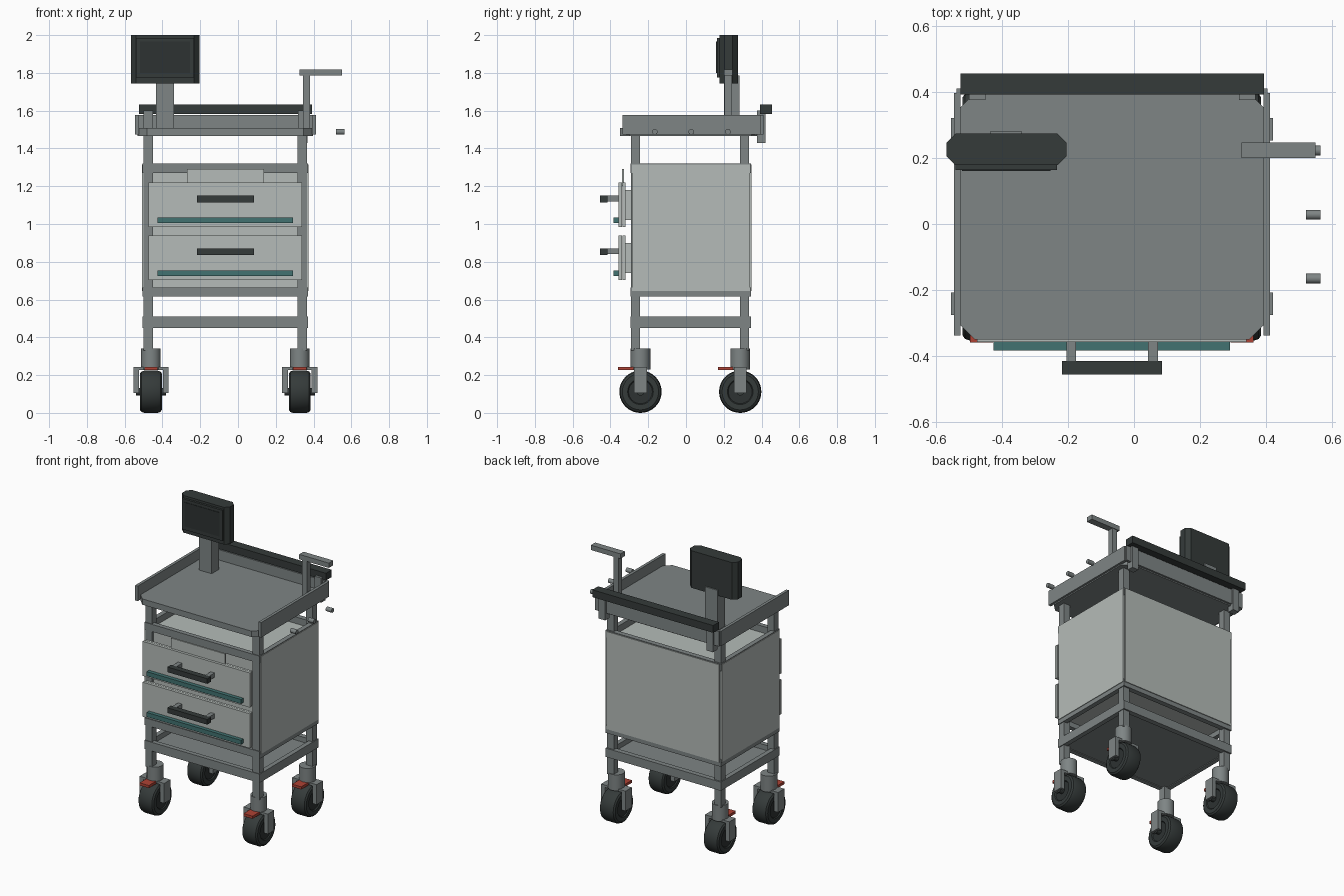
import bpy, bmesh, math
from mathutils import Matrix

if "Cube" in bpy.data.objects:
    bpy.data.objects.remove(bpy.data.objects["Cube"])


def material(name, rgb):
    m = bpy.data.materials.new(name)
    m.diffuse_color = (*rgb, 1)
    m.use_nodes = True
    m.node_tree.nodes["Principled BSDF"].inputs["Base Color"].default_value = m.diffuse_color
    return m


GREY = material("frame grey", (0.21, 0.235, 0.235))
LIGHT = material("panel light grey", (0.46, 0.50, 0.48))
DARK = material("dark plastic", (0.035, 0.043, 0.042))
SCREEN = material("screen black", (0.026, 0.032, 0.032))
TEAL = material("teal trim", (0.055, 0.17, 0.165))
RED = material("red pedal", (0.42, 0.055, 0.035))


def finish(name, bm, mat, smooth=False):
    bmesh.ops.recalc_face_normals(bm, faces=bm.faces)
    me = bpy.data.meshes.new(name)
    bm.to_mesh(me)
    bm.free()
    me.materials.append(mat)
    ob = bpy.data.objects.new(name, me)
    bpy.context.collection.objects.link(ob)
    if smooth:
        bpy.ops.object.select_all(action='DESELECT')
        ob.select_set(True)
        bpy.context.view_layer.objects.active = ob
        bpy.ops.object.shade_smooth_by_angle(angle=math.radians(35))
    return ob


def box(name, x, y, z, mat):
    """Box from three (min, max) ranges."""
    bm = bmesh.new()
    bmesh.ops.create_cube(bm, size=1)
    for v in bm.verts:
        v.co = [r[0] + (c + 0.5) * (r[1] - r[0]) for c, r in zip(v.co, (x, y, z))]
    return finish(name, bm, mat)


def chamfer_slab(name, x, y, z, c, mat):
    """Slab whose four plan corners are cut at 45 degrees."""
    (a, b), (d, e) = x, y
    pts = [(a + c, d), (b - c, d), (b, d + c), (b, e - c),
           (b - c, e), (a + c, e), (a, e - c), (a, d + c)]
    bm = bmesh.new()
    face = bm.faces.new([bm.verts.new((px, py, z[0])) for px, py in pts])
    ext = bmesh.ops.extrude_face_region(bm, geom=[face])
    for v in ext['geom']:
        if isinstance(v, bmesh.types.BMVert):
            v.co.z = z[1]
    return finish(name, bm, mat)


def cylinder(name, centre, r, depth, axis, mat, seg=24):
    bm = bmesh.new()
    rot = Matrix.Rotation(math.pi / 2, 4, 'Y') if axis == 'X' else Matrix()
    bmesh.ops.create_cone(bm, cap_ends=True, segments=seg, radius1=r, radius2=r,
                          depth=depth, matrix=Matrix.Translation(centre) @ rot)
    return finish(name, bm, mat, True)


def wheel(name, centre, mat):
    """Lathed tyre around the x axis with rounded shoulders."""
    prof = [(-0.05, 0.062), (-0.058, 0.068), (-0.058, 0.096), (-0.050, 0.107), (-0.035, 0.112),
            (0.035, 0.112), (0.050, 0.107), (0.058, 0.096), (0.058, 0.068), (0.05, 0.062)]
    n = 40
    bm = bmesh.new()
    rings = [[bm.verts.new((centre[0] + h, centre[1] + r * math.cos(2 * math.pi * i / n),
                            centre[2] + r * math.sin(2 * math.pi * i / n)))
              for i in range(n)] for h, r in prof]
    for a, b in zip(rings, rings[1:] + rings[:1]):
        for i in range(n):
            bm.faces.new((a[i], a[(i + 1) % n], b[(i + 1) % n], b[i]))
    return finish(name, bm, mat, True)


# Corner posts
for x in ((-0.50, -0.45), (0.315, 0.365)):
    for y in ((-0.29, -0.243), (0.285, 0.333)):
        box("corner_post", x, y, (0.33, 1.48), GREY)


# Rectangular frames around the posts
def frame(name, z):
    for y in ((-0.295, -0.263), (0.308, 0.343)):
        box(name, (-0.505, 0.37), y, z, GREY)
    for x in ((-0.505, -0.473), (0.338, 0.37)):
        box(name, x, (-0.263, 0.308), z, GREY)


frame("upper_frame", (1.27, 1.32))
frame("middle_frame", (0.615, 0.665))
frame("lower_frame", (0.45, 0.51))
box("lower_shelf", (-0.475, 0.34), (-0.265, 0.31), (0.455, 0.475), GREY)

# Cabinet body with side and back panels
box("cabinet_body", (-0.48, 0.345), (-0.275, 0.325), (0.65, 1.275), LIGHT)
for x in ((-0.509, -0.498), (0.363, 0.374)):
    box("side_panel", x, (-0.285, 0.338), (0.645, 1.315), LIGHT)
box("back_panel", (-0.495, 0.36), (0.338, 0.348), (0.645, 1.315), LIGHT)

# Two drawers
for dz in (0, -0.28):
    box("drawer_box", (-0.45, 0.315), (-0.322, -0.26), (1.02 + dz, 1.18 + dz), LIGHT)
    box("drawer_inner_front", (-0.47, 0.335), (-0.337, -0.32), (0.983 + dz, 1.22 + dz), LIGHT)
    box("drawer_front", (-0.475, 0.34), (-0.357, -0.339), (0.983 + dz, 1.22 + dz), LIGHT)
    box("drawer_trim", (-0.425, 0.29), (-0.383, -0.355), (1.005 + dz, 1.035 + dz), TEAL)
    box("drawer_handle", (-0.218, 0.085), (-0.455, -0.415), (1.115 + dz, 1.15 + dz), DARK)
    for x in (-0.19, 0.058):
        box("handle_mount", (x - 0.015, x + 0.015), (-0.417, -0.356),
            (1.12 + dz, 1.15 + dz), GREY)
box("label_plate", (-0.27, 0.138), (-0.339, -0.327), (1.20, 1.29), LIGHT)

# Tray top with raised rails on three sides
chamfer_slab("tray_top", (-0.532, 0.398), (-0.35, 0.397), (1.467, 1.507), 0.05, GREY)
for x in ((-0.545, -0.525), (0.392, 0.412)):
    box("tray_side_rail", x, (-0.337, 0.397), (1.475, 1.578), GREY)
box("tray_back_rail", (-0.537, 0.404), (0.392, 0.41), (1.475, 1.578), GREY)

# Push bar behind the tray
box("push_bar", (-0.525, 0.393), (0.392, 0.455), (1.583, 1.633), DARK)
for x in (-0.475, 0.343):
    box("push_bar_bracket", (x - 0.025, x + 0.025), (0.375, 0.422), (1.43, 1.6), GREY)

# Monitor on its stand
box("monitor_stand", (-0.435, -0.34), (0.2, 0.282), (1.5, 1.785), GREY)
chamfer_slab("monitor_body", (-0.567, -0.205), (0.178, 0.274), (1.745, 2.0), 0.027, DARK)
box("monitor_bezel", (-0.54, -0.233), (0.163, 0.18), (1.775, 1.985), DARK)
box("monitor_screen", (-0.52, -0.253), (0.160, 0.164), (1.80, 1.965), SCREEN)

# Side arm and pegs
box("arm_pole", (0.343, 0.38), (0.205, 0.243), (1.5, 1.79), GREY)
box("arm_beam", (0.325, 0.55), (0.2, 0.247), (1.785, 1.818), GREY)
for y in (-0.165, 0.028, 0.222):
    cylinder("side_peg", (0.542, y, 1.488), 0.015, 0.044, 'X', GREY, 16)

# Casters with forks and brake pedals
for x in (-0.461, 0.327):
    for y in (-0.241, 0.287):
        cylinder("caster_socket", (x, y, 0.285), 0.052, 0.11, 'Z', GREY)
        box("caster_fork_top", (x - 0.093, x + 0.093), (y - 0.034, y + 0.034),
            (0.226, 0.242), GREY)
        for s in (-0.078, 0.078):
            box("caster_fork_leg", (x + s - 0.015, x + s + 0.015),
                (y - 0.034, y + 0.034), (0.105, 0.235), GREY)
        wheel("caster_tyre", (x, y, 0.112), DARK)
        cylinder("caster_hub", (x, y, 0.112), 0.063, 0.104, 'X', SCREEN, 32)
        cylinder("caster_axle", (x, y, 0.112), 0.02, 0.16, 'X', DARK, 16)
        box("brake_pedal", (x - 0.035, x + 0.035), (y - 0.118, y - 0.034),
            (0.226, 0.244), RED)
